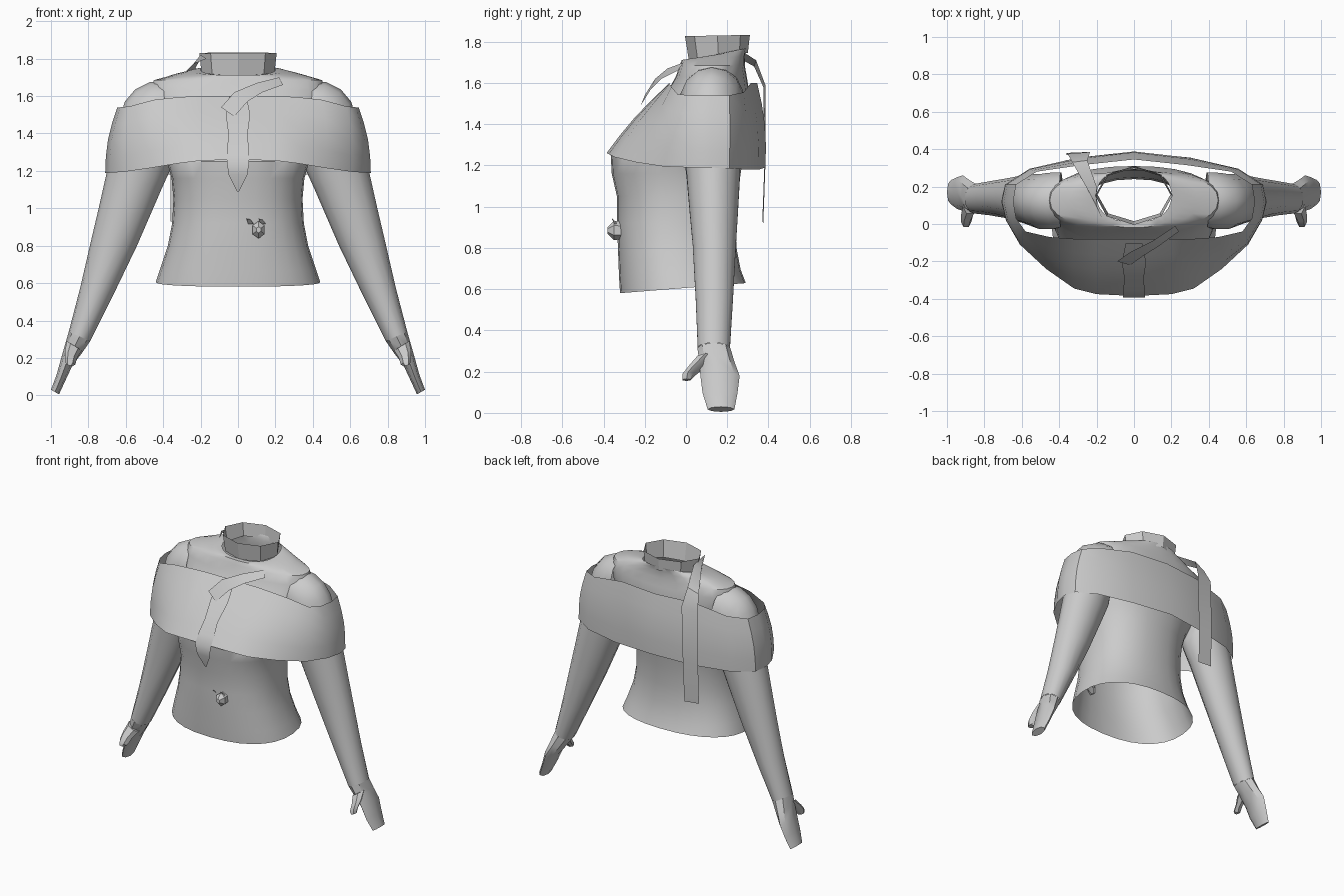
import bpy, bmesh, math
from mathutils import Vector

cloth = bpy.data.materials.new("light grey")
cloth.diffuse_color = (0.6, 0.6, 0.6, 1)


def make(name, rows, closed=True, cap_start=False, cap_end=False, angle=40):
    """Skin a list of equal-length point rows."""
    bm = bmesh.new()
    vr = [[bm.verts.new(p) for p in row] for row in rows]
    n = len(rows[0])
    for a, b in zip(vr, vr[1:]):
        for i in range(n if closed else n - 1):
            j = (i + 1) % n
            bm.faces.new((a[i], a[j], b[j], b[i]))
    if cap_start:
        bm.faces.new(vr[0][::-1])
    if cap_end:
        bm.faces.new(vr[-1])
    bmesh.ops.recalc_face_normals(bm, faces=bm.faces)
    me = bpy.data.meshes.new(name)
    bm.to_mesh(me)
    bm.free()
    me.materials.append(cloth)
    ob = bpy.data.objects.new(name, me)
    bpy.context.collection.objects.link(ob)
    bpy.context.view_layer.objects.active = ob
    ob.select_set(True)
    bpy.ops.object.shade_smooth_by_angle(angle=math.radians(angle))
    ob.select_set(False)
    return ob


def oval(z, hw, y0, y1, tilt=0.0, n=28, e=2.3):
    """Rounded horizontal ring; tilt raises the back."""
    pts = []
    for i in range(n):
        t = 2 * math.pi * i / n
        c, s = math.cos(t), math.sin(t)
        x = hw * math.copysign(abs(c) ** (2 / e), c)
        d = math.copysign(abs(s) ** (2 / e), s) * (y1 - y0) / 2
        pts.append((x, (y0 + y1) / 2 + d, z + tilt * d))
    return pts


# Bodice: height, half width, front, back, tilt
body = [(0.605, 0.44, -0.32, 0.29, 0.08), (0.68, 0.415, -0.325, 0.265, 0.05),
        (0.80, 0.375, -0.33, 0.245, 0), (0.92, 0.352, -0.335, 0.24, 0),
        (1.05, 0.345, -0.335, 0.25, 0), (1.16, 0.355, -0.36, 0.265, 0),
        (1.25, 0.38, -0.365, 0.28, 0), (1.40, 0.43, -0.23, 0.30, 0),
        (1.54, 0.46, -0.10, 0.31, 0), (1.63, 0.47, -0.05, 0.295, 0),
        (1.685, 0.45, -0.03, 0.285, 0), (1.715, 0.34, -0.025, 0.285, 0.1),
        (1.735, 0.25, -0.02, 0.29, 0.15), (1.74, 0.20, 0.01, 0.295, 0.2)]
make("bodice", [oval(*r) for r in body])

# Collar: faceted open band around the neck
make("collar", [oval(1.725, 0.195, 0.015, 0.30, 0.15, 8, 2), oval(1.83, 0.207, -0.005, 0.31, 0.02, 8, 2)], angle=20)

# Shawl: half edges from centre front to centre back, mirrored
top = [(0, -.08, 1.6), (.2, -.08, 1.6), (.31, -.08, 1.595), (.45, -.07, 1.58),
       (.58, -.04, 1.545), (.63, .03, 1.54), (.645, .12, 1.54), (.63, .21, 1.54),
       (.52, .28, 1.555), (.28, .315, 1.6), (0, .345, 1.6)]
low = [(0, -.385, 1.26), (.2, -.375, 1.255), (.32, -.345, 1.24), (.47, -.24, 1.215),
       (.61, -.11, 1.195), (.685, .02, 1.19), (.71, .12, 1.19), (.69, .21, 1.185),
       (.555, .295, 1.18), (.3, .355, 1.18), (0, .385, 1.19)]


def full(half):
    return half + [(-x, y, z) for x, y, z in half[-2:0:-1]]


shawl = []
for k in range(5):
    f = k / 4
    row = []
    for a, b in zip(full(top), full(low)):
        p = Vector(a).lerp(Vector(b), f)
        out = Vector((p.x, p.y - 0.1, 0))
        row.append(p + out.normalized() * 0.018 * math.sin(math.pi * f))
    shawl.append(row)
make("shawl", shawl)

# Arms: outer x z, inner x z, front y, back y
arm = [(.40, 1.68, .38, 1.38, -.02, .28), (.47, 1.675, .37, 1.35, -.03, .28),
       (.55, 1.635, .36, 1.30, -.03, .275), (.605, 1.57, .355, 1.25, -.03, .27),
       (.645, 1.44, .365, 1.20, -.02, .27), (.70, 1.20, .41, 1.10, 0, .265),
       (.745, 1.0, .475, .95, .015, .255), (.785, .83, .54, .80, .03, .245),
       (.845, .57, .67, .53, .045, .23), (.905, .34, .79, .29, .055, .215)]
hand = [(.905, .34, .79, .29, .055, .215), (.925, .27, .835, .225, .065, .235),
        (.945, .20, .885, .16, .07, .26), (.97, .11, .92, .085, .08, .25),
        (1.0, .03, .957, .005, .105, .235)]


def limb(rows, side, n=14):
    out = []
    for xo, zo, xi, zi, y0, y1 in rows:
        ring = []
        for i in range(n):
            t = 2 * math.pi * i / n
            c, s = math.cos(t) / 2, math.sin(t) / 2
            ring.append((side * ((xo + xi) / 2 + c * (xo - xi)),
                         (y0 + y1) / 2 + s * (y1 - y0),
                         (zo + zi) / 2 + c * (zo - zi)))
        out.append(ring)
    return out


thumb = [(.915, .29, .835, .24, .05, .14), (.925, .24, .86, .20, .01, .085),
         (.925, .20, .87, .165, -.02, .04), (.92, .165, .885, .155, -.02, .025)]
for side, label in ((1, "right"), (-1, "left")):
    make(label + "_arm", limb(arm, side))
    make(label + "_hand", limb(hand, side, 8), cap_end=True)
    make(label + "_thumb", limb(thumb, side, 6), cap_start=True, cap_end=True)


# Ribbons: rows of left and right edge points
def ribbon(name, left, right):
    make(name, list(zip(left, right)), closed=False)


ribbon("back_strap",
       [(-.17, .03, 1.80), (-.24, .17, 1.77), (-.33, .33, 1.68), (-.355, .375, 1.58), (-.36, .38, 1.2), (-.36, .37, .93)],
       [(-.20, .10, 1.82), (-.20, .20, 1.80), (-.25, .34, 1.71), (-.235, .385, 1.59), (-.245, .385, 1.2), (-.25, .375, .92)])
ribbon("neck_ribbon",
       [(.22, -.01, 1.70), (.10, -.09, 1.67), (-.02, -.15, 1.62), (-.09, -.20, 1.54)],
       [(.24, -.04, 1.66), (.13, -.12, 1.62), (.05, -.17, 1.57), (-.02, -.22, 1.49)])
tail = [(.045, -.105, 1.60), (.065, -.205, 1.50), (.05, -.30, 1.39),
        (.06, -.355, 1.31), (.06, -.392, 1.25), (.05, -.385, 1.18), (.005, -.36, 1.09)]
ribbon("front_ribbon", [(-x, y, z) for x, y, z in tail], tail)

# Brooch: small pointed ornament on the bodice
bx, bz = 0.11, 0.885
rings = [[(bx + r * math.cos(t) * .9, y, bz + r * math.sin(t) * 1.1)
          for t in [math.pi / 2 + k * math.pi / 3 for k in range(6)]]
         for r, y in ((.04, -.31), (.042, -.35), (.015, -.38))]
make("brooch", rings, cap_end=True, angle=15)
for dx in (-.055, .01):
    make("brooch_leaf", [[(bx + dx, -.33, bz + .03), (bx + dx + .03, -.345, bz + .03)],
                         [(bx + dx - .01, -.36, bz + .06), (bx + dx + .012, -.36, bz + .055)]], closed=False)
